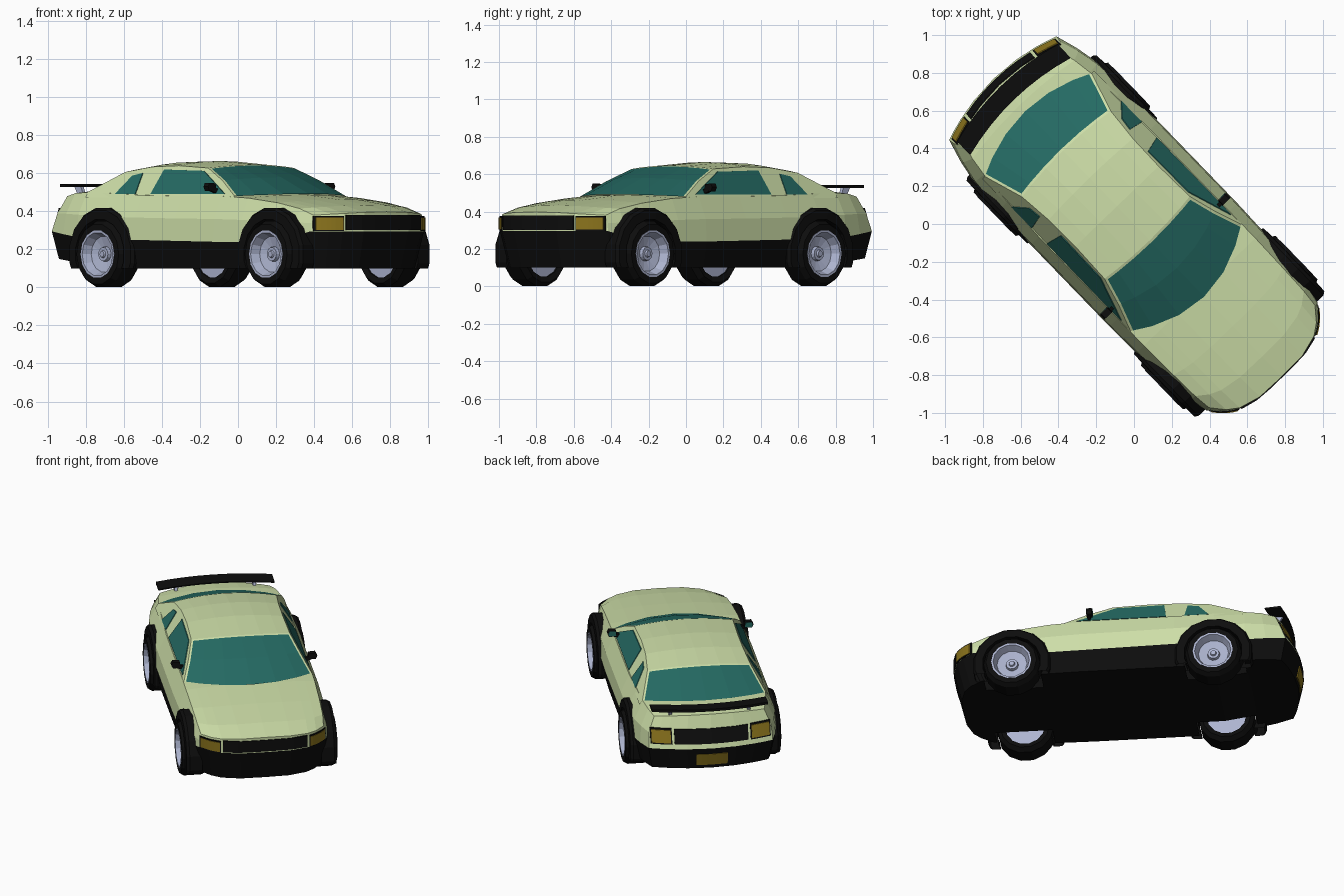
import bpy, bmesh, math
from mathutils import Matrix

cube = bpy.data.objects.get("Cube")
if cube:
    bpy.data.objects.remove(cube)

def material(name, rgb):
    m = bpy.data.materials.new(name)
    m.use_nodes = True
    m.diffuse_color = (*rgb, 1)
    m.node_tree.nodes["Principled BSDF"].inputs["Base Color"].default_value = (*rgb, 1)
    return m

GREEN = material("pale_green_paint", (.61, .73, .39))
BLACK = material("black_trim", (.004, .004, .004))
GLASS = material("teal_glass", (.018, .145, .125))
SILVER = material("silver_blue", (.42, .46, .63))
GOLD = material("gold_lamp", (.26, .175, .012))
TURN = Matrix.Rotation(math.radians(-46), 4, 'Z')  # car nose points along local +x

def finish(name, bm, *mats, normals=True):
    if normals:
        bmesh.ops.recalc_face_normals(bm, faces=bm.faces)
    bm.transform(TURN)
    me = bpy.data.meshes.new(name)
    bm.to_mesh(me)
    bm.free()
    for m in mats:
        me.materials.append(m)
    ob = bpy.data.objects.new(name, me)
    bpy.context.collection.objects.link(ob)
    return ob

def grid(bm, rows, closed=False):
    vs = [[bm.verts.new(p) for p in r] for r in rows]
    for a, b in zip(vs, vs[1:]):
        n = len(a)
        for i in range(n if closed else n - 1):
            j = (i + 1) % n
            bm.faces.new((a[i], a[j], b[j], b[i]))
    return vs

def solid(name, outline, depth, mat):
    """Extrude a planar outline by a vector."""
    bm = bmesh.new()
    f = bm.faces.new([bm.verts.new(p) for p in outline])
    r = bmesh.ops.extrude_face_region(bm, geom=[f])
    bmesh.ops.translate(bm, vec=depth, verts=[g for g in r["geom"] if isinstance(g, bmesh.types.BMVert)])
    return finish(name, bm, mat)

def lathe(profile, u, z, side, segs, loop=True):
    """Revolve (radius, y) points around a wheel axle."""
    bm = bmesh.new()
    rows = [[(u + r * math.cos(a), side * y, z + r * math.sin(a))
             for a in (math.tau * (i + .5) / segs - math.pi / 2 for i in range(segs))]
            for r, y in profile]
    if loop:
        rows.append(rows[0])
    grid(bm, rows, True)
    bmesh.ops.remove_doubles(bm, verts=bm.verts, dist=1e-5)
    return bm

# ---- Body shell: a lattice box shaped by stations along the length ----
# (u, half width, top half width, bottom z, trim line z, top z)
STATIONS = [(-1.0, .395, .35, .15, .295, .48), (-.88, .43, .375, .14, .28, .495),
            (-.75, .455, .39, .13, .265, .5), (-.55, .47, .4, .1, .25, .495),
            (-.3, .47, .41, .1, .25, .485), (0, .47, .41, .1, .245, .48),
            (.3, .47, .41, .1, .24, .48), (.5, .465, .41, .1, .24, .47),
            (.72, .455, .405, .1, .245, .445), (.88, .435, .4, .1, .27, .415),
            (.975, .41, .39, .1, .295, .38)]
COLS = [-1, -.85, -.7, -.4, 0, .4, .7, .85, 1]

def end_shift(u, t, z):
    """Bow of the nose and tail, fading out toward the middle."""
    if u > .5:
        return ((u - .5) / .475) ** 2 * (.15 * (1 - t ** 4) - .25 * max(0, .29 - z))
    if u < -.6:
        lean = .2 * max(0, .295 - z) + .38 * max(0, z - .295)
        return ((-.6 - u) / .4) ** 2 * (lean - .07 * (1 - t * t))
    return 0

def body_point(i, j, k):
    u, w, wt, zb, zl, zt = STATIONS[i]
    t = COLS[j]
    half = (w * .94, w, w * .985, wt)[k]
    z = (zb, zl, zl + .5 * (zt - zl), zt + .018 * (1 - t * t))[k]
    return (u + end_shift(u, t, z), t * half, z)

bm = bmesh.new()
ni, nj, nk = len(STATIONS) - 1, len(COLS) - 1, 3
for k in (0, nk):
    grid(bm, [[body_point(i, j, k) for j in range(nj + 1)] for i in range(ni + 1)])
for j in (0, nj):
    grid(bm, [[body_point(i, j, k) for k in range(nk + 1)] for i in range(ni + 1)])
for i in (0, ni):
    grid(bm, [[body_point(i, j, k) for k in range(nk + 1)] for j in range(nj + 1)])
bmesh.ops.remove_doubles(bm, verts=bm.verts, dist=1e-5)
for f in bm.faces:
    f.material_index = int(max(v.co.z for v in f.verts) < .3)
body = finish("body", bm, GREEN, BLACK)

# ---- Wheels, arches and wheel wells ----
for axle, u in (("front", .725), ("rear", -.55)):
    for label, s in (("left", 1), ("right", -1)):
        tag = axle + "_" + label
        bm = lathe([(0, .27), (.2, .27), (.2, .6), (0, .6)], u, .175, s, 16)
        for f in bm.faces:
            f.material_index = 1
        cutter = finish("well_cutter", bm, GREEN, BLACK)
        cutter.hide_render = True
        mod = body.modifiers.new("well", 'BOOLEAN')
        mod.object, mod.operation, mod.solver = cutter, 'DIFFERENCE', 'EXACT'
        bpy.context.view_layer.objects.active = body
        bpy.ops.object.modifier_apply(modifier=mod.name)
        bpy.data.objects.remove(cutter)

        bm = lathe([(.185, .38), (.185, .48), (.235, .478), (.248, .46), (.248, .38)], u, .175, s, 16)
        bmesh.ops.bisect_plane(bm, geom=bm.verts[:] + bm.edges[:] + bm.faces[:],
                               plane_co=(0, 0, .1), plane_no=(0, 0, -1), clear_outer=True)
        finish(tag + "_arch", bm, BLACK)
        finish(tag + "_tyre", lathe([(.125, .34), (.155, .33), (.178, .36), (.178, .465),
                                     (.16, .495), (.125, .495)], u, .175, s, 14), BLACK)
        finish(tag + "_rim", lathe([(0, .35), (.127, .35), (.127, .497), (.115, .497), (.095, .45),
                                    (.04, .435), (.036, .455), (.02, .455), (.016, .465), (0, .465)],
                                   u, .175, s, 14, False), SILVER)

# ---- Cabin: planar leaning sides with a bowed roof and screens ----
def side_v(z):
    return .41 - .63 * (z - .475)

# (u, roof edge z, crown, bow)
CABIN = [(.395, .48, .012, .14), (.25, .562, .018, .075), (.1, .628, .018, .02), (-.13, .64, .025, 0),
         (-.33, .634, .026, -.01), (-.515, .607, .026, -.025), (-.73, .502, .018, -.1)]
rows = []
for u, z, crown, bow in CABIN:
    arc = [(u + bow * (1 - t * t), t * side_v(z), z + crown * (1 - t * t))
           for t in (-1, -.75, -.4, 0, .4, .75, 1)]
    rows.append([(u, -.412, .472)] + arc + [(u, .412, .472)])
bm = bmesh.new()
vs = grid(bm, rows)
bm.faces.ensure_lookup_table()
per = len(rows[0]) - 1
front = [bm.faces[i * per + j] for i in (0, 1) for j in range(1, per - 1)]
rear = [bm.faces[5 * per + j] for j in range(1, per - 1)]
bmesh.ops.recalc_face_normals(bm, faces=bm.faces)
for pane in (front, rear):
    bmesh.ops.inset_region(bm, faces=pane, thickness=.014, depth=0, use_even_offset=True)
    for f in pane:
        f.material_index = 1
finish("cabin", bm, GREEN, GLASS, normals=False)

# ---- Side windows and mirrors ----
WINDOWS = {"door_window": [(.32, .49), (.08, .613), (-.225, .62), (-.245, .49)],
           "quarter_window": [(-.36, .49), (-.375, .602), (-.445, .588), (-.515, .49)]}
for label, s in (("left", 1), ("right", -1)):
    for name, pts in WINDOWS.items():
        solid(label + "_" + name, [(u, s * (side_v(z) + .005), z) for u, z in pts], (0, -s * .008, 0), GLASS)
    solid(label + "_mirror_arm", [(.25, s * .375, .49), (.25, s * .375, .515), (.25, s * .43, .53),
                                  (.25, s * .43, .505)], (-.02, 0, 0), BLACK)
    shell = [(s * .405, .51), (s * .41, .547), (s * .455, .55), (s * .465, .53), (s * .455, .508)]
    solid(label + "_mirror", [(.255, v, z) for v, z in shell], (-.035, 0, 0), BLACK)
    solid(label + "_mirror_glass", [(.219, .435 * s + (v - .435 * s) * .85, .53 + (z - .53) * .85)
                                    for v, z in shell], (-.003, 0, 0), GLASS)

# ---- Lamps, grille and plates that follow the bowed ends ----
def end_plate(name, end, v0, v1, z0, z1, mat, lift=.004):
    base, half, sign = (.975, .41, 1) if end == "front" else (-1.0, .39, -1)
    bm = bmesh.new()
    def row(z, d):
        out = []
        for i in range(7):
            v = v0 + (v1 - v0) * i / 6
            out.append((base + end_shift(base, v / half, z) + sign * d, v, z))
        return out
    rings = [row(z0, lift), row(z1, lift), row(z1, lift - .009), row(z0, lift - .009), row(z0, lift)]
    grid(bm, rings)
    bmesh.ops.remove_doubles(bm, verts=bm.verts, dist=1e-5)
    bmesh.ops.holes_fill(bm, edges=bm.edges)
    finish(name, bm, mat)

end_plate("grille", "front", -.27, .27, .302, .38, BLACK)
end_plate("rear_panel", "rear", -.235, .235, .325, .415, BLACK)
end_plate("rear_plate", "rear", -.1, .1, .175, .255, GOLD)
for label, s in (("left", 1), ("right", -1)):
    end_plate(label + "_headlight_frame", "front", s * .282, s * .402, .296, .376, BLACK)
    end_plate(label + "_headlight", "front", s * .288, s * .397, .303, .368, GOLD, .009)
    end_plate(label + "_taillight_frame", "rear", s * .25, s * .383, .323, .418, BLACK)
    end_plate(label + "_taillight", "rear", s * .258, s * .376, .332, .409, GOLD, .009)

# ---- Rear spoiler on two posts ----
bm = bmesh.new()
rows = []
for i in range(9):
    t = i / 4 - 1
    u, v = -.915 + .05 * t * t, t * .37
    rows.append([(u, v, .527), (u, v, .535), (u - .1, v, .543), (u - .1, v, .527)])
vs = grid(bm, rows, True)
bm.faces.new(vs[0])
bm.faces.new(vs[-1])
finish("spoiler", bm, BLACK)
for label, s in (("left", 1), ("right", -1)):
    solid(label + "_spoiler_post", [(-.9, s * .24, .48), (-.92, s * .24, .53), (-.97, s * .24, .53),
                                    (-.94, s * .24, .48)], (0, s * .02, 0), SILVER)
